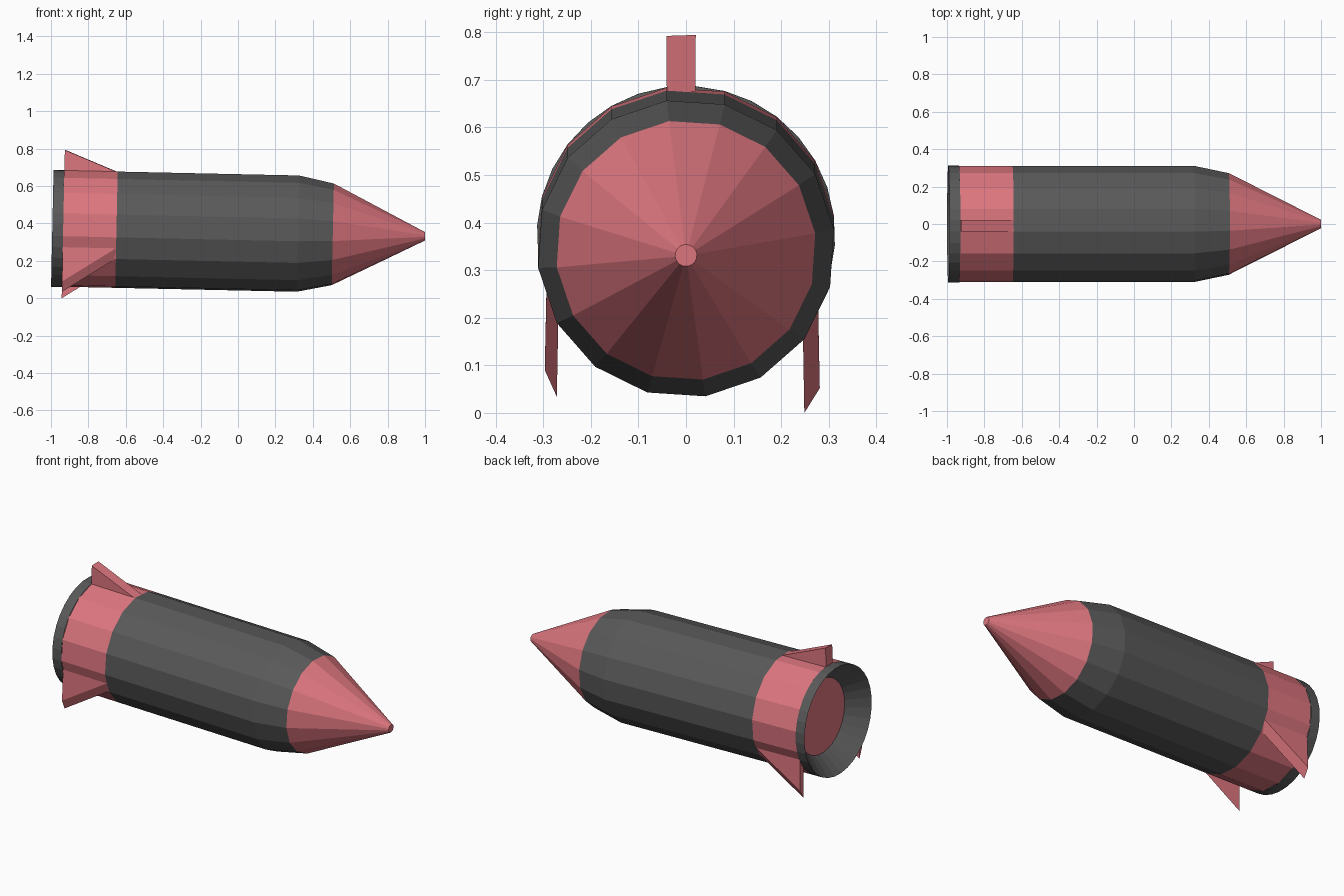
import bpy
from math import sin, cos, radians
from mathutils import Matrix

if "Cube" in bpy.data.objects:
    bpy.data.objects.remove(bpy.data.objects["Cube"])

R = 0.3135
PHASE = 7.5
# Slight nose-down tilt of the whole rocket
PLACE = Matrix.Translation((0, 0, 0.3525)) @ Matrix.Rotation(0.0215, 4, 'Y')


def material(name, color):
    m = bpy.data.materials.new(name)
    m.diffuse_color = (*color, 1)
    m.use_nodes = True
    m.node_tree.nodes["Principled BSDF"].inputs["Base Color"].default_value = m.diffuse_color
    return m


red = material("red_paint", (0.72, 0.18, 0.21))
dark = material("dark_grey_paint", (0.1, 0.1, 0.1))


def make(name, verts, faces, mat):
    me = bpy.data.meshes.new(name)
    me.from_pydata(verts, [], faces)
    me.transform(PLACE)
    me.materials.append(mat)
    ob = bpy.data.objects.new(name, me)
    bpy.context.collection.objects.link(ob)
    return ob


def point(x, r, deg):
    a = radians(deg)
    return (x, r * cos(a), r * sin(a))


def lathe(name, profile, n, mat, cap=False):
    """Loft n-sided rings (x, radius) along the rocket axis."""
    verts = [point(x, r, PHASE + 360 * k / n) for x, r in profile for k in range(n)]
    faces = []
    for i in range(len(profile) - 1):
        for k in range(n):
            j = (k + 1) % n
            faces.append((i * n + k, i * n + j, (i + 1) * n + j, (i + 1) * n + k))
    if cap:
        s = (len(profile) - 1) * n
        faces.append(tuple(range(s, s + n)))
    return make(name, verts, faces, mat)


# Fuselage, nose and tail band
lathe("fuselage", [(-0.65, R), (0.32, R), (0.507, 0.274)], 16, dark)
lathe("nose_cone", [(0.507, 0.274), (0.9995, 0.023)], 16, red, cap=True)
lathe("tail_band", [(-0.935, R), (-0.65, R)], 16, red)

# Flared exhaust with rounder rim and recessed plate
lathe("exhaust_rim", [(-0.935, R), (-0.993, R), (-0.885, 0.215)], 32, dark)
lathe("exhaust_plate", [(-0.886, 0.216), (-0.885, 0.215)], 32, red, cap=True)


# Wedge fins pulled out of narrow strips of the tail band
def fin(name, deg, lift):
    base = [point(x, R - 0.004, deg + d) for x in (-0.65, -0.935) for d in (0, 11.25)]
    tips = [(x, y, z + lift) for x, y, z in
            (point(-0.935, R, deg), point(-0.935, R, deg + 11.25))]
    faces = [(0, 1, 5, 4), (2, 4, 5, 3), (0, 4, 2), (1, 3, 5), (0, 2, 3, 1)]
    if lift < 0:
        faces = [f[::-1] for f in faces]
    ob = make(name, base + tips, faces, red)
    import bmesh
    bm = bmesh.new()
    bm.from_mesh(ob.data)
    bmesh.ops.recalc_face_normals(bm, faces=bm.faces)
    bm.to_mesh(ob.data)
    bm.free()


fin("top_fin", 86.25, 0.109)
fin("lower_right_fin", -37.5, -0.182)
fin("lower_left_fin", 198.75, -0.182)
